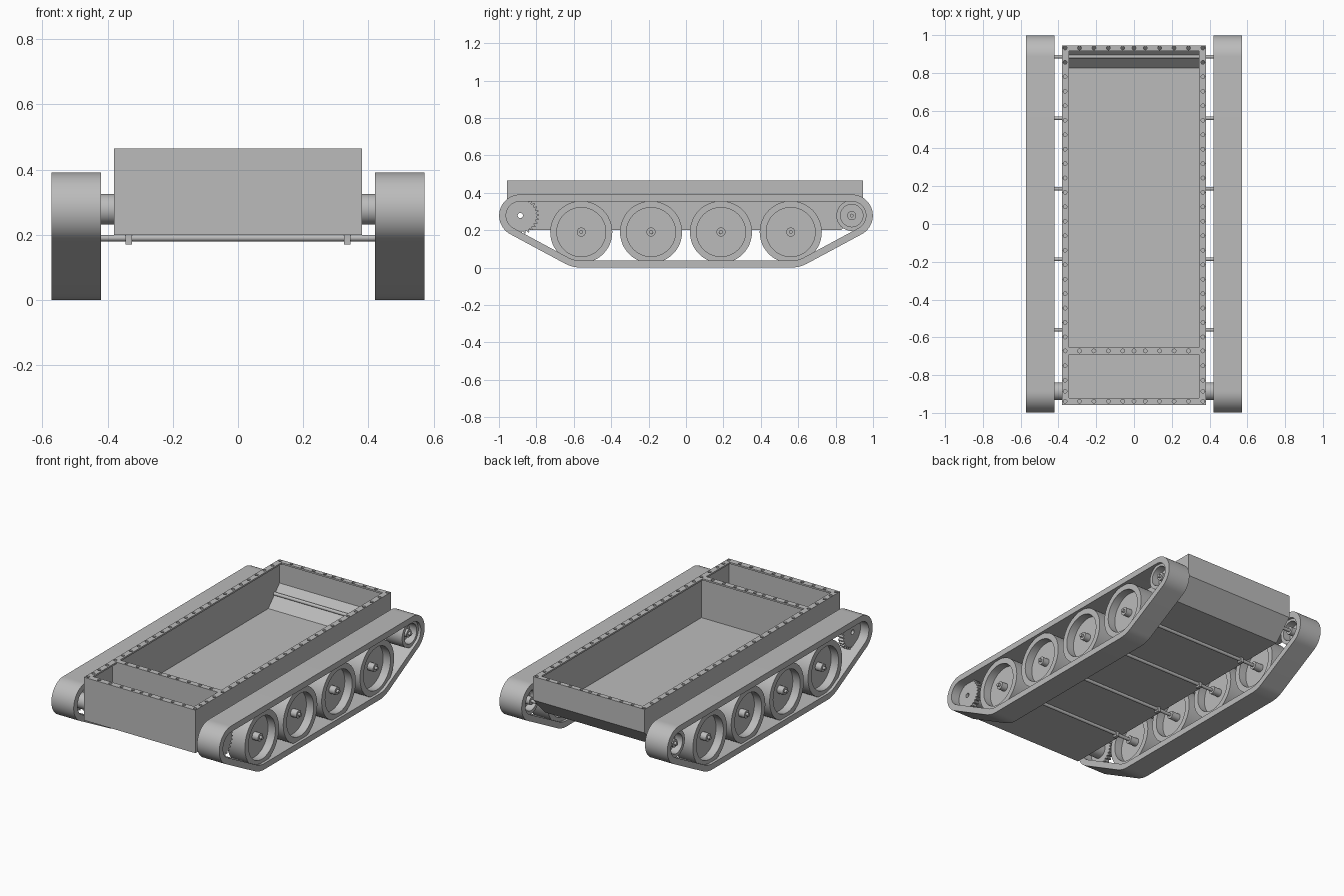
import bpy, bmesh, math
from mathutils import Vector

if "Cube" in bpy.data.objects:
    bpy.data.objects.remove(bpy.data.objects["Cube"], do_unlink=True)

grey = bpy.data.materials.new("plain grey")
grey.use_nodes = True
grey.diffuse_color = (0.5, 0.5, 0.5, 1)
grey.node_tree.nodes["Principled BSDF"].inputs["Base Color"].default_value = (0.5, 0.5, 0.5, 1)


def finish(name, bm, smooth=False):
    bmesh.ops.remove_doubles(bm, verts=bm.verts, dist=1e-5)
    bmesh.ops.recalc_face_normals(bm, faces=bm.faces)
    mesh = bpy.data.meshes.new(name)
    bm.to_mesh(mesh)
    bm.free()
    mesh.materials.append(grey)
    ob = bpy.data.objects.new(name, mesh)
    bpy.context.collection.objects.link(ob)
    if smooth:
        bpy.ops.object.select_all(action="DESELECT")
        ob.select_set(True)
        bpy.context.view_layer.objects.active = ob
        bpy.ops.object.shade_smooth_by_angle(angle=math.radians(35))
    return ob


def add_box(bm, x, y, z):
    vs = bmesh.ops.create_cube(bm, size=1)["verts"]
    for v in vs:
        v.co = Vector([(a + b) / 2 + c * (b - a) for c, (a, b) in zip(v.co, (x, y, z))])


def box(name, x, y, z):
    bm = bmesh.new()
    add_box(bm, x, y, z)
    return finish(name, bm)


def lathe(name, profile, y, z, side=1, n=48):
    """Turn a closed (x, radius) loop around an axle running along x."""
    bm = bmesh.new()
    rings = []
    for i in range(n):
        a = math.tau * i / n
        rings.append([bm.verts.new((side * x, y + r * math.cos(a), z + r * math.sin(a)))
                      for x, r in profile])
    m = len(profile)
    for i in range(n):
        p, q = rings[i], rings[(i + 1) % n]
        for j in range(m):
            k = (j + 1) % m
            bm.faces.new((p[j], p[k], q[k], q[j]))
    return finish(name, bm, True)


def rod(name, x0, x1, r, y, z):
    bm = bmesh.new()
    ends = []
    for x in (x0, x1):
        ends.append([bm.verts.new((x, y + r * math.cos(math.tau * i / 24),
                                   z + r * math.sin(math.tau * i / 24))) for i in range(24)])
        bm.faces.new(ends[-1])
    for i in range(24):
        j = (i + 1) % 24
        bm.faces.new((ends[0][i], ends[0][j], ends[1][j], ends[1][i]))
    return finish(name, bm, True)


def cut(ob, cutter):
    cutter.hide_render = True
    cutter.hide_set(True)
    mod = ob.modifiers.new("cut", "BOOLEAN")
    mod.operation, mod.solver, mod.object = "DIFFERENCE", "EXACT", cutter


WHEELS = (-0.56, -0.187, 0.187, 0.56)
WHEEL_Z, END_Y, END_Z = 0.19, 0.886, 0.278
W, TOP = 0.38, 0.465

# Open hull tub with a sloped lower rear
side_profile = [(-0.957, 0.2), (0.83, 0.2), (0.945, 0.32), (0.945, TOP - 0.01), (-0.957, TOP - 0.01)]
bm = bmesh.new()
left = [bm.verts.new((W, y, z)) for y, z in side_profile]
right = [bm.verts.new((-W, y, z)) for y, z in side_profile]
bm.faces.new(left)
bm.faces.new(right)
for i in range(5):
    j = (i + 1) % 5
    bm.faces.new((left[i], left[j], right[j], right[i]))
bmesh.ops.recalc_face_normals(bm, faces=bm.faces)
lid = [f for f in bm.faces if f.normal.z > 0.9]
bmesh.ops.delete(bm, geom=lid, context="FACES_ONLY")
hull = finish("hull", bm)
shell = hull.modifiers.new("walls", "SOLIDIFY")
shell.thickness, shell.offset, shell.use_even_offset = 0.008, -1, True
cut(hull, rod("drive_bore_cutter", -0.5, 0.5, 0.014, -END_Y, END_Z))

# Cross wall between the two compartments
box("divider", (-W + 0.008, W - 0.008), (-0.69, -0.682), (0.206, TOP - 0.01))

# Top flange with openings and bolt holes
flange = box("top_flange", (-W, W), (-0.957, 0.945), (TOP - 0.01, TOP))
bm = bmesh.new()
add_box(bm, (-0.345, 0.345), (-0.92, -0.69), (0.4, 0.5))
add_box(bm, (-0.345, 0.345), (-0.655, 0.915), (0.4, 0.5))
PITCH = 0.0765
columns = [0.365 - PITCH * i for i in range(5)]
holes = {(x, y) for x in columns + [0] for y in (-0.938, -0.672, 0.932)}
holes |= {(0.365, 0.932 - PITCH * i) for i in range(1, 24) if i != 21}
holes.add((0.365, -0.885))
holes |= {(-x, y) for x, y in holes if x > 0}
for x, y in sorted(holes):
    new = bmesh.ops.create_cone(bm, cap_ends=True, segments=12, radius1=0.01, radius2=0.01, depth=0.1)
    bmesh.ops.translate(bm, verts=new["verts"], vec=(x, y, TOP))
cut(flange, finish("flange_cutter", bm))


# Track belt: outline wrapped around the end wheels and outer road wheels
def belt_outline(shrink):
    r_end, r_road = 0.113 - shrink, 0.19 - shrink
    dy, dz = END_Y - WHEELS[-1], END_Z - WHEEL_Z
    tilt = math.atan2(dz, dy) + math.asin((r_road - r_end) / math.hypot(dy, dz))
    half = []
    for i in range(9):
        a = -math.pi / 2 + tilt * i / 8
        half.append((WHEELS[-1] + r_road * math.cos(a), WHEEL_Z + r_road * math.sin(a)))
    for i in range(25):
        a = -math.pi / 2 + tilt + (math.pi - tilt) * i / 24
        half.append((END_Y + r_end * math.cos(a), END_Z + r_end * math.sin(a)))
    return half + [(-y, z) for y, z in reversed(half)]


def track(name, side):
    bm = bmesh.new()
    loops = [[bm.verts.new((side * x, y, z)) for y, z in belt_outline(s)]
             for x, s in ((0.42, 0), (0.572, 0), (0.572, 0.037), (0.42, 0.037))]
    n = len(loops[0])
    for k in range(4):
        a, b = loops[k], loops[(k + 1) % 4]
        for i in range(n):
            j = (i + 1) % n
            bm.faces.new((a[i], a[j], b[j], b[i]))
    return finish(name, bm, True)


def sprocket(name, side, teeth=28):
    bm = bmesh.new()
    rings = []
    for x, bore in ((0.485, False), (0.515, False), (0.515, True), (0.485, True)):
        ring = []
        for i in range(teeth * 4):
            a = math.tau * i / (teeth * 4)
            r = 0.014 if bore else (0.1 if i % 4 < 2 else 0.086)
            ring.append(bm.verts.new((side * x, -END_Y + r * math.cos(a), END_Z + r * math.sin(a))))
        rings.append(ring)
    for k in range(4):
        a, b = rings[k], rings[(k + 1) % 4]
        for i in range(len(a)):
            j = (i + 1) % len(a)
            bm.faces.new((a[i], a[j], b[j], b[i]))
    return finish(name, bm)


def wheel_profile(rim, inner):
    return [(0.43, 0.01), (0.43, 0.024), (0.485, 0.024), (0.485, inner), (0.435, inner), (0.435, rim),
            (0.555, rim), (0.555, inner), (0.505, inner), (0.505, 0.024), (0.545, 0.024), (0.545, 0.01)]


# Running gear on both sides
for side, label in ((1, "left"), (-1, "right")):
    track(label + "_track", side)
    sprocket(label + "_drive_sprocket", side)
    lathe(label + "_drive_shaft", [(W - 0.004, 0.014), (W - 0.004, 0.047), (0.49, 0.047), (0.49, 0.014)],
          -END_Y, END_Z, side)
    lathe(label + "_idler_wheel", wheel_profile(0.082, 0.06), END_Y, END_Z, side)
    for i, y in enumerate(WHEELS):
        lathe(f"{label}_road_wheel_{i + 1}", wheel_profile(0.166, 0.131), y, WHEEL_Z, side)
        xs = sorted((side * 0.325, side * 0.345))
        box(f"{label}_axle_bracket_{i + 1}", xs, (y - 0.016, y + 0.016), (0.17, 0.202))

# Axles
for i, y in enumerate(WHEELS):
    rod(f"road_axle_{i + 1}", -0.56, 0.56, 0.01, y, WHEEL_Z)
rod("idler_axle", -0.56, 0.56, 0.01, END_Y, END_Z)
